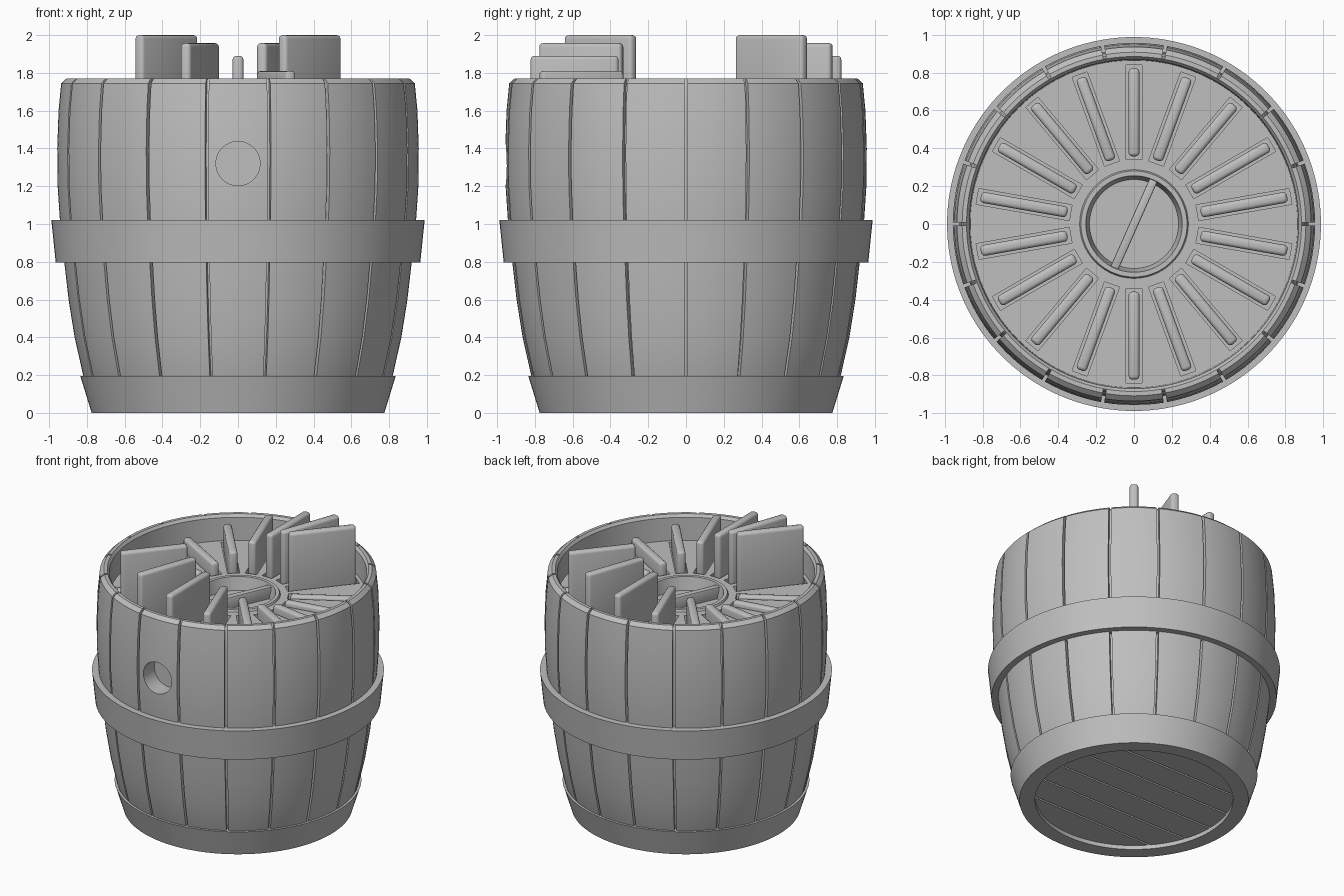
import bpy, bmesh, math
from mathutils import Matrix, Vector

if "Cube" in bpy.data.objects:
    bpy.data.objects.remove(bpy.data.objects["Cube"], do_unlink=True)

grey = bpy.data.materials.new("plain_grey")
grey.use_nodes = True
grey.diffuse_color = (0.52, 0.52, 0.52, 1)
grey.node_tree.nodes["Principled BSDF"].inputs["Base Color"].default_value = grey.diffuse_color

STAVES = 18
STEP = math.tau / STAVES


def make(name, bm):
    bmesh.ops.recalc_face_normals(bm, faces=bm.faces)
    mesh = bpy.data.meshes.new(name)
    bm.to_mesh(mesh)
    bm.free()
    mesh.materials.append(grey)
    ob = bpy.data.objects.new(name, mesh)
    bpy.context.collection.objects.link(ob)
    return ob


def smooth(ob):
    bpy.ops.object.select_all(action="DESELECT")
    ob.select_set(True)
    bpy.context.view_layer.objects.active = ob
    bpy.ops.object.shade_smooth_by_angle(angle=math.radians(30))


def apply(ob, kind, **settings):
    mod = ob.modifiers.new(kind.lower(), kind)
    for key, value in settings.items():
        setattr(mod, key, value)
    bpy.context.view_layer.objects.active = ob
    bpy.ops.object.modifier_apply(modifier=mod.name)


def cut(ob, cutter):
    apply(ob, "BOOLEAN", operation="DIFFERENCE", solver="EXACT", object=cutter)
    bpy.data.objects.remove(cutter, do_unlink=True)


def lathe(name, profile, spokes, closed=False):
    """Spin (radius, height, groove depth) rows round z; each spoke is (angle, grooved)."""
    bm = bmesh.new()
    rows = []
    for r, z, depth in profile:
        rows.append([bm.verts.new(((r - depth * g) * math.cos(a), (r - depth * g) * math.sin(a), z))
                     for a, g in spokes])
    pairs = list(zip(rows, rows[1:]))
    if closed:
        pairs.append((rows[-1], rows[0]))
    n = len(spokes)
    for low, high in pairs:
        for i in range(n):
            j = (i + 1) % n
            bm.faces.new((low[i], low[j], high[j], high[i]))
    if not closed:
        bm.faces.new(rows[0])
        bm.faces.new(rows[-1])
    bmesh.ops.remove_doubles(bm, verts=bm.verts, dist=0.00001)
    return make(name, bm)


def plain(points):
    return [(r, z, 0) for r, z in points]


def add_box(bm, size, centre, angle=0):
    m = Matrix.Rotation(angle, 4, "Z") @ Matrix.Translation(centre) @ Matrix.Diagonal((*size, 1))
    bmesh.ops.create_cube(bm, size=1, matrix=m)


ROUND = [(math.tau * i / 144, 0) for i in range(144)]

# Staved body: each stave is an arc, with a narrow groove before the next
half_gap = 0.009
grooved = []
for s in range(STAVES):
    start, end = s * STEP + half_gap, (s + 1) * STEP - half_gap
    grooved.append((start, 1))
    grooved += [(start + (end - start) * k / 8, 0) for k in range(9)]
    grooved.append((end, 1))

outside = [(0.765, 0.05), (0.82, 0.2), (0.865, 0.4), (0.897, 0.6), (0.92, 0.8), (0.943, 1.02),
           (0.955, 1.2), (0.957, 1.4), (0.95, 1.6), (0.936, 1.745), (0.908, 1.77)]
inside = [(0.885, 1.77), (0.87, 1.75), (0.862, 1.46)]
body = lathe("barrel_staves", [(r, z, 0.035 if z < 1.75 else 0.02) for r, z in outside] + plain(inside),
             grooved)

# Round tap hole in the front
bm = bmesh.new()
bmesh.ops.create_cone(bm, cap_ends=True, segments=48, radius1=0.117, radius2=0.117, depth=0.3,
                      matrix=Matrix.Translation((0, -0.97, 1.32)) @ Matrix.Rotation(math.pi / 2, 4, "X"))
cut(body, make("hole_cutter", bm))
smooth(body)

# Hoops
smooth(lathe("middle_hoop", plain([(0.87, 0.795), (0.965, 0.795), (0.988, 1.02), (0.87, 1.02)]), ROUND, True))
smooth(lathe("bottom_hoop", plain([(0.67, 0), (0.775, 0), (0.835, 0.195), (0.67, 0.195)]), ROUND, True))

# Planked bottom, set up inside the lower hoop
bottom = lathe("bottom_planks", plain([(0.68, 0.03), (0.68, 0.12)]), ROUND)
bm = bmesh.new()
for i in range(-2, 3):
    add_box(bm, (2, 0.014, 0.06), (0, i * 0.22, 0.03))
cut(bottom, make("plank_cutter", bm))
smooth(bottom)

# Lid with a central recess and radial slots
lid = lathe("slotted_lid", plain([(0.868, 1.45), (0.868, 1.58), (0.287, 1.58), (0.28, 1.595),
                                  (0.255, 1.595), (0.235, 1.5)]), ROUND)
bm = bmesh.new()
for s in range(STAVES):
    add_box(bm, (0.5, 0.084, 0.2), (0.59, 0, 1.64), (s + 0.5) * STEP)
cut(lid, make("slot_cutter", bm))
smooth(lid)

# Grip bar across the recess
bm = bmesh.new()
add_box(bm, (0.51, 0.045, 0.1), (0, 0, 1.535), math.radians(66))
grip = make("grip_bar", bm)
apply(grip, "BEVEL", width=0.008, segments=2)
smooth(grip)

# Two matching runs of upright plates, shrinking round the lid
TOPS = [2.0, 1.957, 1.89, 1.81, 1.73, 1.665, 1.63, 1.61, 1.595]
for run in range(2):
    for k, top in enumerate(TOPS):
        bm = bmesh.new()
        add_box(bm, (0.465, 0.058, top - 1.48), (0.59, 0, (top + 1.48) / 2),
                math.radians(50 + 180 * run + 20 * k))
        plate = make(f"plate_{run + 1}_{k + 1}", bm)
        apply(plate, "BEVEL", width=0.02, segments=3)
        smooth(plate)
